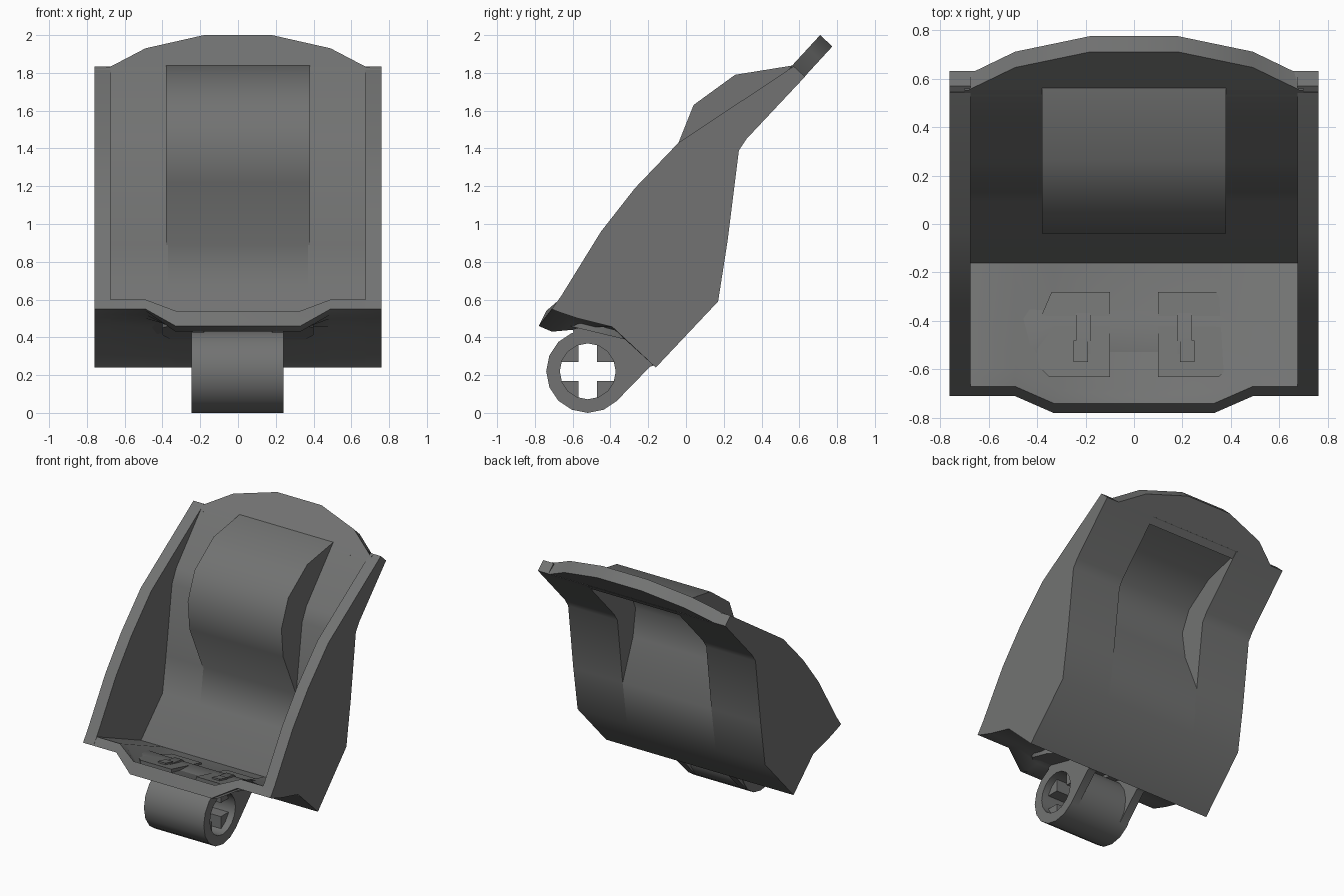
import bpy, bmesh
from math import cos, sin, pi, radians

if "Cube" in bpy.data.objects:
    bpy.data.objects.remove(bpy.data.objects["Cube"])

grey = bpy.data.materials.new("dark_grey")
grey.diffuse_color = (0.168, 0.171, 0.169, 1)
grey.use_nodes = True
grey.node_tree.nodes["Principled BSDF"].inputs["Base Color"].default_value = grey.diffuse_color


def loft(name, sections, smooth=45, closed=False):
    """Bridge equal-length rings of 3D points; cap the ends unless closed."""
    bm = bmesh.new()
    rings = [[bm.verts.new(p) for p in s] for s in sections]
    pairs = list(zip(rings, rings[1:]))
    if closed:
        pairs.append((rings[-1], rings[0]))
    for a, b in pairs:
        n = len(a)
        for i in range(n):
            j = (i + 1) % n
            bm.faces.new((a[i], a[j], b[j], b[i]))
    if not closed:
        bm.faces.new(rings[0])
        bm.faces.new(rings[-1])
    bmesh.ops.recalc_face_normals(bm, faces=bm.faces)
    me = bpy.data.meshes.new(name)
    bm.to_mesh(me)
    bm.free()
    me.materials.append(grey)
    ob = bpy.data.objects.new(name, me)
    bpy.context.collection.objects.link(ob)
    bpy.ops.object.select_all(action='DESELECT')
    ob.select_set(True)
    bpy.context.view_layer.objects.active = ob
    bpy.ops.object.shade_smooth_by_angle(angle=radians(smooth))
    return ob


def at_x(profile, x):
    return [(x, y, z) for y, z in profile]


def prism(name, profile, x0, x1, smooth=45):
    return loft(name, [at_x(profile, x0), at_x(profile, x1)], smooth)


# Side profiles (y, z) of the shell
back = [(-0.16, 0.24), (0.17, 0.59), (0.22, 0.91), (0.28, 1.39), (0.32, 1.45), (0.63, 1.78)]
inner = [(0.553, 1.83), (0.25, 1.49), (0.20, 1.39), (0.13, 0.89), (0.09, 0.63), (-0.16, 0.38)]
rim = [(0.57, 1.835), (-0.04, 1.43), (-0.27, 1.19), (-0.45, 0.96), (-0.66, 0.62),
       (-0.71, 0.55), (-0.57, 0.50), (-0.39, 0.455)]
recess = [(-0.16, 0.24), (0.17, 0.59), (0.22, 0.91), (0.10, 1.2), (0.07, 1.40),
          (0.14, 1.55), (0.34, 1.69), (0.60, 1.765), (0.63, 1.78)]
bulge = [(0.57, 1.84), (0.26, 1.79), (0.04, 1.63), (-0.04, 1.43), (-0.02, 1.22),
         (0.13, 0.89), (0.09, 0.63), (-0.16, 0.38)]

# Walls: outer sides, back strips, bulged centre strip and its closed cheeks
for s, side in ((-1, "left"), (1, "right")):
    prism("side_wall_" + side, back + rim, s * 0.675, s * 0.76)
    prism("back_wall_" + side, back + inner, s * 0.37, s * 0.70)
    prism("bulge_cheek_" + side, back + bulge, s * 0.36, s * 0.38)
prism("bulged_back_panel", recess + bulge, -0.37, 0.37)

# Cutting blade along the top edge
outline = [(-0.76, 1.80), (-0.76, 1.82), (-0.70, 1.82), (-0.49, 1.93), (-0.18, 2.0),
           (0.18, 2.0), (0.49, 1.93), (0.70, 1.82), (0.76, 1.82), (0.76, 1.80)]
face = [(x, 0.71 - (2 - z) * 0.92, z) for x, z in outline]
loft("top_blade", [face, [(x, y + 0.065, z - 0.06) for x, y, z in face]])

# Floor with a dropped lip in the middle
floor_side = [(-0.16, 0.24), (-0.16, 0.38), (-0.60, 0.57), (-0.67, 0.60), (-0.71, 0.55),
              (-0.69, 0.54), (-0.63, 0.52), (-0.57, 0.50), (-0.39, 0.455)]
floor_mid = [(-0.16, 0.24), (-0.16, 0.38), (-0.68, 0.485), (-0.74, 0.54), (-0.78, 0.46),
             (-0.71, 0.43), (-0.60, 0.44), (-0.55, 0.455), (-0.39, 0.45)]
loft("floor_and_lip", [at_x(floor_side, -0.76), at_x(floor_side, -0.49), at_x(floor_mid, -0.33),
                       at_x(floor_mid, 0.33), at_x(floor_side, 0.49), at_x(floor_side, 0.76)])

# Hinge tube
CY, CZ, N = -0.52, 0.22, 16


def arc(r, a):
    return (CY + r * cos(a), CZ + r * sin(a))


def circle(r, x):
    return at_x([arc(r, 2 * pi * i / N) for i in range(N)], x)


loft("hinge_tube", [circle(0.22, -0.245), circle(0.22, 0.24),
                    circle(0.148, 0.24), circle(0.148, -0.245)], closed=True)

# Recessed lugs leaving a cross-shaped hole
for k in range(4):
    c, s = cos(k * pi / 2), sin(k * pi / 2)
    lug = [(0.05, 0.05), (0.145, 0.05), (0.108, 0.108), (0.05, 0.145)]
    prism(f"hole_lug_{k}", [(CY + c * u - s * v, CZ + s * u + c * v) for u, v in lug], -0.19, 0.19)

# Arm plates joining the tube to the floor
arm = [arc(0.2, radians(a)) for a in (-45, -20, 0, 22, 45, 67, 90, 110)]
arm += [(-0.60, 0.44), (-0.55, 0.48), (-0.39, 0.46), (-0.17, 0.25), (-0.19, 0.245), (-0.365, 0.065)]
for s, side in ((-1, "left"), (1, "right")):
    prism("hinge_arm_" + side, arm, s * 0.18, s * 0.24)

# Raised floor plates with small pegs
def floor_z(y):
    return 0.38 + (-0.16 - y) * 0.24


for s, side in ((-1, "left"), (1, "right")):
    plate = [(0.10, -0.28), (0.10, -0.63), (0.35, -0.63), (0.40, -0.58), (0.40, -0.42), (0.34, -0.28)]
    peg = [(0.19, -0.57), (0.25, -0.57), (0.25, -0.48), (0.19, -0.48)]
    for name, pts, h in (("floor_plate_", plate, 0.008), ("floor_peg_", peg, 0.02)):
        loft(name + side, [[(s * x, y, floor_z(y) + d) for x, y in pts] for d in (-0.03, h)])
